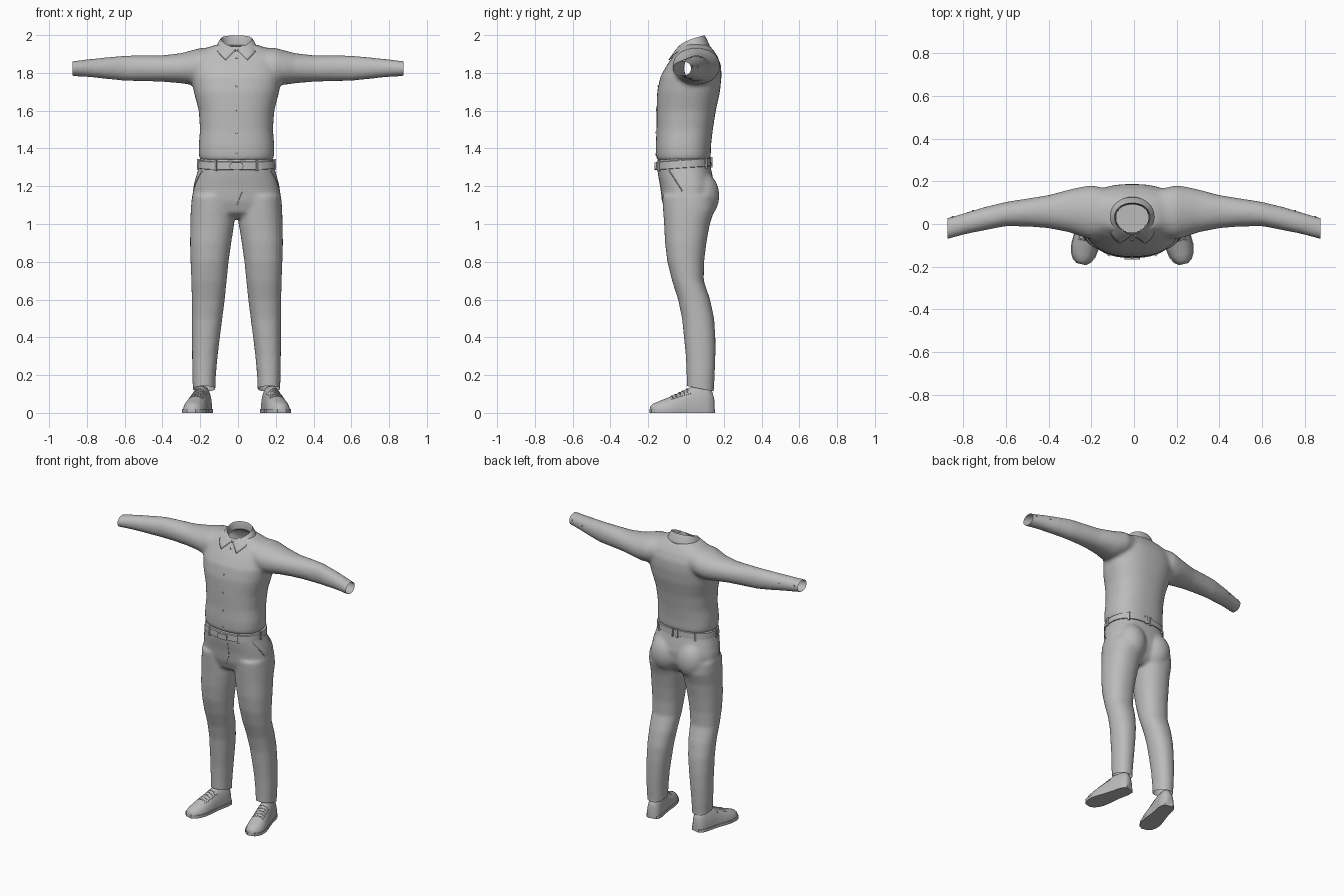
import bpy, bmesh, math
from mathutils import Vector
from mathutils.bvhtree import BVHTree

if "Cube" in bpy.data.objects:
    bpy.data.objects.remove(bpy.data.objects["Cube"])

AX = -0.008  # body centre line
V = Vector
grey = bpy.data.materials.new("cloth_grey")
grey.diffuse_color = (0.5, 0.5, 0.5, 1)
grey.use_nodes = True
grey.node_tree.nodes["Principled BSDF"].inputs["Base Color"].default_value = grey.diffuse_color


def ring(c, u, v, n=40, p=2.4):
    """Superellipse section around c with half axes u and v."""
    def f(t):
        return math.copysign(abs(t) ** (2 / p), t)
    return [c + u * f(math.cos(2 * math.pi * i / n)) + v * f(math.sin(2 * math.pi * i / n))
            for i in range(n)]


def flat_ring(z, x0, x1, y0, y1, tilt=0, p=2.4):
    r = ring(V(((x0 + x1) / 2, (y0 + y1) / 2, z)), V(((x1 - x0) / 2, 0, 0)), V((0, (y1 - y0) / 2, 0)), 40, p)
    return [q + V((0, 0, tilt * q.y)) for q in r]


def loft(bm, rings):
    rows = [[bm.verts.new(p) for p in r] for r in rings]
    n = len(rows[0])
    faces = [bm.faces.new((a[i], a[(i + 1) % n], b[(i + 1) % n], b[i]))
             for a, b in zip(rows, rows[1:]) for i in range(n)]
    faces += [bm.faces.new(rows[0]), bm.faces.new(rows[-1])]
    bmesh.ops.recalc_face_normals(bm, faces=faces)


def activate(ob):
    bpy.ops.object.select_all(action='DESELECT')
    ob.select_set(True)
    bpy.context.view_layer.objects.active = ob


def make(name, bm, angle=40):
    me = bpy.data.meshes.new(name)
    bm.to_mesh(me)
    bm.free()
    me.materials.append(grey)
    ob = bpy.data.objects.new(name, me)
    bpy.context.collection.objects.link(ob)
    activate(ob)
    bpy.ops.object.shade_smooth_by_angle(angle=math.radians(angle))
    return ob


def fuse(ob, voxel, rounds):
    """Merge overlapping volumes into one smooth skin."""
    m = ob.modifiers.new("fuse", 'REMESH')
    m.mode, m.voxel_size = 'VOXEL', voxel
    s = ob.modifiers.new("relax", 'SMOOTH')
    s.factor, s.iterations = 0.5, rounds
    activate(ob)
    for mod in ("fuse", "relax"):
        bpy.ops.object.modifier_apply(modifier=mod)


def trim(ob, planes, hole=None):
    """Open the skin at cutting planes and at an optional hole."""
    bm = bmesh.new()
    bm.from_mesh(ob.data)
    for co, no in planes:
        bmesh.ops.bisect_plane(bm, geom=bm.verts[:] + bm.edges[:] + bm.faces[:],
                               plane_co=co, plane_no=no, clear_outer=True)
    if hole:
        bmesh.ops.delete(bm, geom=[f for f in bm.faces if hole(f.calc_center_median())], context='FACES')
    bm.to_mesh(ob.data)
    bm.free()
    if not ob.data.materials:
        ob.data.materials.append(grey)
    activate(ob)
    bpy.ops.object.shade_smooth_by_angle(angle=math.radians(50))


def skin(ob):
    return BVHTree.FromPolygons([v.co.copy() for v in ob.data.vertices],
                                [tuple(p.vertices) for p in ob.data.polygons])


def seam(name, tree, pts, d, r=0.003):
    """Thin cord lying on a surface, projected along d."""
    hits = [tree.ray_cast(V(p) - V(d), V(d))[0] for p in pts]
    hits = [h for h in hits if h]
    if len(hits) < 2:
        return
    cu = bpy.data.curves.new(name, 'CURVE')
    cu.dimensions, cu.bevel_depth, cu.bevel_resolution, cu.use_fill_caps = '3D', r, 1, True
    sp = cu.splines.new('POLY')
    sp.points.add(len(hits) - 1)
    for q, h in zip(sp.points, hits):
        q.co = (*h, 1)
    cu.materials.append(grey)
    bpy.context.collection.objects.link(bpy.data.objects.new(name, cu))


def button(name, tree, p, d, r=0.007):
    h, no, _, _ = tree.ray_cast(V(p) - V(d), V(d))
    if h:
        bm = bmesh.new()
        bmesh.ops.create_cone(bm, cap_ends=True, segments=12, radius1=r, radius2=r * 0.8, depth=0.008)
        bm.transform(no.to_track_quat('Z', 'Y').to_matrix().to_4x4())
        bmesh.ops.translate(bm, verts=bm.verts, vec=h)
        make(name, bm)


# Shirt: torso and two sleeves fused, then opened at cuffs and neck
bm = bmesh.new()
torso = [(1.335, .190, -.153, .125), (1.36, .200, -.159, .131), (1.42, .200, -.160, .133),
         (1.5, .193, -.156, .142), (1.6, .200, -.156, .158), (1.7, .226, -.153, .180),
         (1.78, .240, -.136, .188), (1.84, .240, -.102, .186), (1.89, .228, -.068, .166),
         (1.925, .175, -.045, .142), (1.95, .11, -.04, .118)]
loft(bm, [flat_ring(z, AX - r, AX + r, a, b) for z, r, a, b in torso])
sleeve = [(.12, 1.76, 1.935, -.06, .165), (.2, 1.742, 1.932, -.072, .182), (.25, 1.737, 1.918, -.058, .174),
          (.3, 1.745, 1.905, -.040, .163), (.4, 1.753, 1.893, -.020, .136), (.5, 1.756, 1.893, -.012, .120),
          (.6, 1.758, 1.892, -.010, .104), (.7, 1.768, 1.882, -.030, .080), (.78, 1.777, 1.874, -.046, .056),
          (.87, 1.783, 1.863, -.070, .030), (.90, 1.785, 1.86, -.076, .024)]
for s in (1, -1):
    loft(bm, [ring(V((s * x, (a + b) / 2, (lo + hi) / 2)), V((0, (b - a) / 2, 0)), V((0, 0, (hi - lo) / 2)), 32, 2.1)
              for x, lo, hi, a, b in sleeve])
shirt = make("shirt", bm)
fuse(shirt, 0.011, 9)
body = skin(shirt)
trim(shirt, [(V((s * .875, 0, 0)), V((s, 0, 0))) for s in (1, -1)],
     lambda c: c.z > 1.87 and ((c.x - AX) / .078) ** 2 + ((c.y - .032) / .072) ** 2 < 1)

# Folded collar: stand, fold and fall at stations from front to back
stations = [((.004, -.052, 1.922), (.058, -.090, 1.868)), ((.045, -.038, 1.945), (.088, -.072, 1.898)),
            ((.079, -.002, 1.967), (.111, -.022, 1.924)), ((.088, .045, 1.985), (.118, .045, 1.926)),
            ((.062, .088, 1.996), (.085, .110, 1.934)), ((0, .104, 2.0), (0, .134, 1.938))]
full = [(1, *q) for q in stations] + [(-1, *q) for q in stations[-2::-1]]
bm = bmesh.new()
crease = bm.edges.layers.float.new("crease_edge")
rows = []
for s, top, low in full:
    pts = [(top[0] * .95, top[1] * .95, top[2] - .055), top, low]
    rows.append([bm.verts.new((AX + s * x, y, z)) for x, y, z in pts])
for a, b in zip(rows, rows[1:]):
    for i in range(2):
        bm.faces.new((a[i], a[i + 1], b[i + 1], b[i]))
    bm.edges.get((a[1], b[1]))[crease] = 0.7  # crisp fold
bmesh.ops.recalc_face_normals(bm, faces=bm.faces[:])
collar = make("collar", bm, 60)
sub = collar.modifiers.new("round", 'SUBSURF')
sub.levels = sub.render_levels = 2
sub.boundary_smooth = 'PRESERVE_CORNERS'
th = collar.modifiers.new("thickness", 'SOLIDIFY')
th.thickness, th.offset = 0.005, 0

# Shirt buttons
for z in (1.88, 1.73, 1.605, 1.485, 1.37):
    button("shirt_button", body, (AX, -.2, z), (0, 1, 0))
for s in (1, -1):
    for x in (.755, .85):
        button("cuff_button", body, (s * x, .3, 1.835), (0, -1, 0), .006)

# Trousers: hips, seat and two legs fused, then opened at the hems
bm = bmesh.new()
hips = [(1.35, .193, -.150, .124), (1.30, .200, -.153, .131), (1.25, .215, -.146, .142), (1.2, .228, -.136, .151),
        (1.12, .236, -.126, .145), (1.06, .205, -.105, .115), (1.03, .14, -.06, .08)]
loft(bm, [flat_ring(z, AX - r, AX + r, a, b) for z, r, a, b in hips])
leg = [(1.15, .012, .236, -.126, .150), (1.08, .010, .242, -.122, .153), (1.0, .012, .244, -.116, .126),
       (.9, .028, .246, -.111, .108), (.8, .042, .243, -.099, .096), (.7, .052, .239, -.074, .094),
       (.6, .062, .237, -.042, .128), (.5, .075, .236, -.021, .149), (.4, .088, .236, -.011, .156),
       (.3, .100, .235, -.001, .156), (.2, .109, .234, .003, .152), (.13, .112, .231, .004, .148),
       (.06, .112, .231, .004, .148)]
for s in (1, -1):
    loft(bm, [flat_ring(z, AX + s * a, AX + s * b, c, d, 0, 2.2) for z, a, b, c, d in leg])
    for v in bmesh.ops.create_uvsphere(bm, u_segments=24, v_segments=16, radius=1)["verts"]:
        v.co = V((AX + s * .1 + v.co.x * .105, .075 + v.co.y * .102, 1.15 + v.co.z * .13))
trousers = make("trousers", bm)
fuse(trousers, 0.010, 9)
cloth = skin(trousers)
trim(trousers, [(V((0, .075, .128)), V((0, -.2, -1)).normalized())])

# Fly and pocket seams
seam("fly_seam", cloth, [(AX + .03 - max(0, 1.17 - z) * .4, -.3, z) for z in (1.29, 1.25, 1.21, 1.17, 1.13, 1.10)],
     (0, 1, 0), .002)
for s in (1, -1):
    seam("pocket_seam", cloth, [(s * .5, -.09 + i * .014, 1.285 - i * .022) for i in range(6)], (-s, 0, 0), .003)

# Waistband, belt loops and buckle
bm = bmesh.new()
loft(bm, [flat_ring(z, AX - r, AX + r, -.155 - g, .131 + g, .07)
          for z, r, g in ((1.297, .200, 0), (1.299, .206, .004), (1.338, .202, .003), (1.341, .196, -.002))])
band = make("belt", bm, 30)
wrap = skin(band)
for a in (-40, 40, 85, -85, 130, -130, 173, -173):
    t = math.radians(a)
    out = V((math.sin(t), -math.cos(t), 0))
    h = wrap.ray_cast(V((AX, -.012, 1.316 + .01 * out.y)) + out, -out)[0]
    if h:
        bm = bmesh.new()
        bmesh.ops.create_cube(bm, size=1)
        for v in bm.verts:
            v.co = V((v.co.x * .014, v.co.y * .012, v.co.z * .056))
        bm.transform(out.to_track_quat('Y', 'Z').to_matrix().to_4x4())
        bmesh.ops.translate(bm, verts=bm.verts, vec=h)
        make("belt_loop", bm)
bm = bmesh.new()
loft(bm, [ring(V((AX, y, 1.306)), V((.036, 0, 0)), V((0, 0, .019)), 24, 5) for y in (-.155, -.166)])
make("buckle", bm)

# Shoes: rounded upper, flat sole and laces, toes turned out
last = [(0, .026, .085), (.04, .041, .125), (.14, .049, .142), (.33, .050, .142), (.45, .053, .122), (.6, .060, .098),
        (.75, .063, .077), (.87, .056, .061), (.95, .042, .050), (1, .020, .034)]
for s in (1, -1):
    heel, toe = V((AX + s * .166, .146, 0)), V((AX + s * .240, -.188, 0))
    axis = toe - heel
    side = V((-axis.y, axis.x, 0)).normalized()
    upper = bmesh.new()
    loft(upper, [[V((p.x, p.y, max(p.z, .008))) for p in ring(heel + axis * t, side * w, V((0, 0, h)), 28, 2.3)]
                 for t, w, h in last])
    shoe = make("shoe", upper, 60)
    sole = bmesh.new()
    loft(sole, [[heel + axis * t + side * (w + .003) * a + V((0, 0, z))
                 for a, z in ((-1, 0), (1, 0), (1, .02), (-1, .02))] for t, w, h in last])
    make("sole", sole, 35)
    top = skin(shoe)
    for t in (.42, .48, .54, .60, .66):
        c = heel + axis * t + V((0, 0, .4))
        seam("lace", top, [c + side * x * .01 + axis * .012 * (x % 2) for x in range(-3, 4)], (0, 0, -1), .003)
    for k in (1, -1):
        seam("lace_flap_seam", top, [heel + axis * t + side * k * .036 + V((0, 0, .4))
                                     for t in (.38, .46, .54, .62, .69)], (0, 0, -1), .002)
